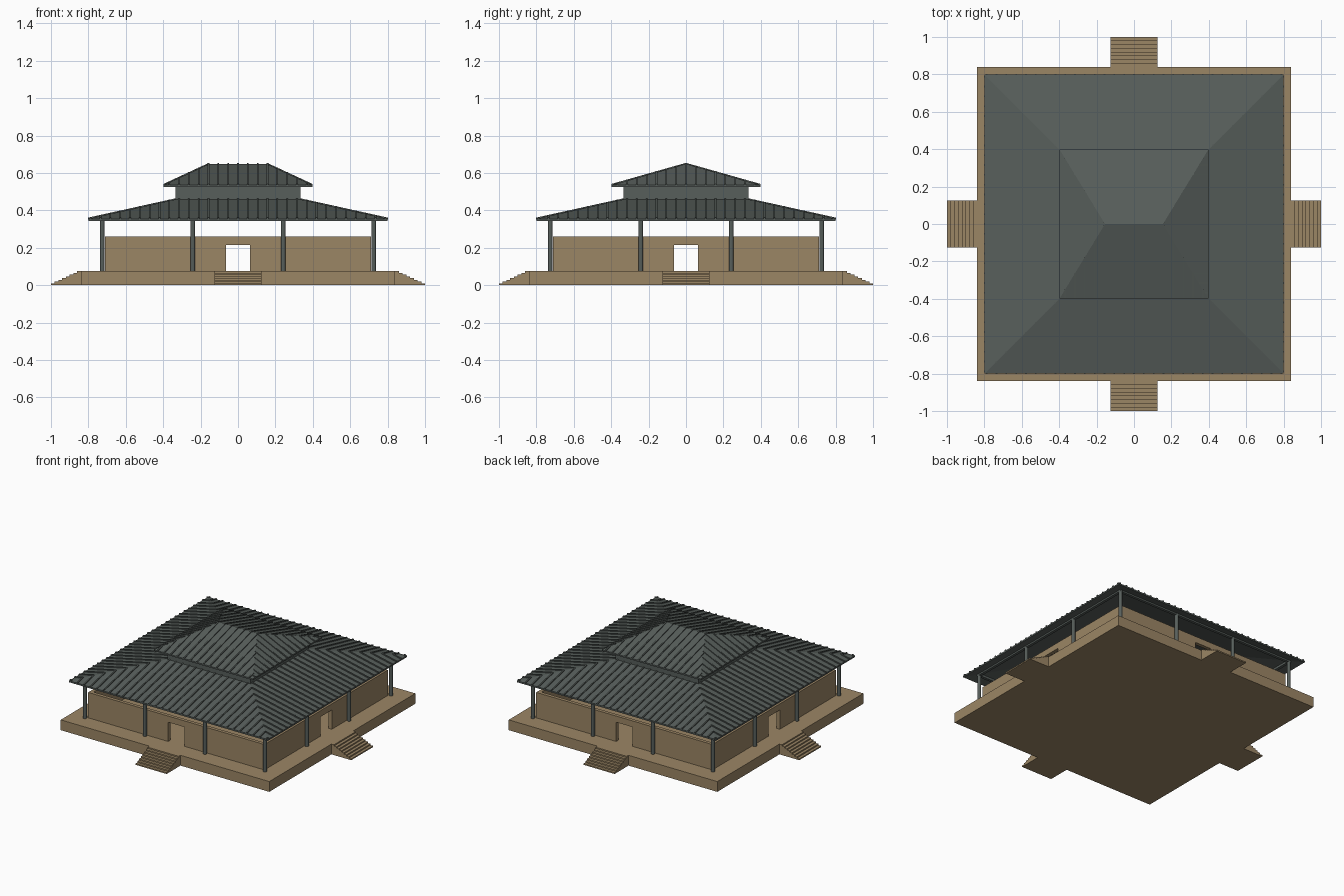
import bpy, bmesh, math
from mathutils import Vector, Matrix

if "Cube" in bpy.data.objects:
    bpy.data.objects.remove(bpy.data.objects["Cube"])


def material(name, rgb):
    m = bpy.data.materials.new(name)
    m.diffuse_color = (*rgb, 1)
    m.use_nodes = True
    m.node_tree.nodes["Principled BSDF"].inputs["Base Color"].default_value = m.diffuse_color
    return m


TAN = material("tan stone", (0.33, 0.237, 0.13))
SLATE = material("slate grey", (0.095, 0.112, 0.104))


def finish(name, bm, mat):
    bmesh.ops.recalc_face_normals(bm, faces=bm.faces)
    me = bpy.data.meshes.new(name)
    bm.to_mesh(me)
    bm.free()
    me.materials.append(mat)
    ob = bpy.data.objects.new(name, me)
    bpy.context.collection.objects.link(ob)
    return ob


def box(bm, x0, x1, y0, y1, z0, z1, turn=0):
    m = (Matrix.Rotation(turn * math.pi / 2, 4, 'Z')
         @ Matrix.Translation(((x0 + x1) / 2, (y0 + y1) / 2, (z0 + z1) / 2))
         @ Matrix.Diagonal((x1 - x0, y1 - y0, z1 - z0, 1)))
    bmesh.ops.create_cube(bm, size=1, matrix=m)


# Platform
FLOOR = 0.075
bm = bmesh.new()
box(bm, -0.84, 0.84, -0.84, 0.84, 0, FLOOR)
finish("platform", bm, TAN)

# Four stairs, each extruded from a stepped profile
N = 8
bm = bmesh.new()
for turn in range(4):
    rot = Matrix.Rotation(turn * math.pi / 2, 3, 'Z')
    prof = [(-0.84, 0)]
    prof.append((-1.0, 0))
    for i in range(N):
        prof.append((-1 + 0.16 * i / N, FLOOR * (i + 1) / N))
        prof.append((-1 + 0.16 * (i + 1) / N, FLOOR * (i + 1) / N))
    f = bm.faces.new([bm.verts.new(rot @ Vector((-0.125, y, z))) for y, z in prof])
    ext = bmesh.ops.extrude_face_region(bm, geom=[f], use_keep_orig=True)
    bmesh.ops.translate(bm, vec=rot @ Vector((0.25, 0, 0)),
                        verts=[v for v in ext['geom'] if isinstance(v, bmesh.types.BMVert)])
finish("stairs", bm, TAN)

# Four open-topped walls with a doorway in each
bm = bmesh.new()
for turn in range(4):
    box(bm, -0.71, -0.065, -0.71, -0.685, FLOOR, 0.26, turn)
    box(bm, 0.065, 0.71, -0.71, -0.685, FLOOR, 0.26, turn)
    box(bm, -0.065, 0.065, -0.71, -0.685, 0.215, 0.26, turn)
finish("walls", bm, TAN)

# Columns around the walls
bm = bmesh.new()
for turn in range(4):
    for x in (-0.725, -0.242, 0.242):
        m = (Matrix.Rotation(turn * math.pi / 2, 4, 'Z')
             @ Matrix.Translation((x, -0.725, (FLOOR + 0.365) / 2)))
        bmesh.ops.create_cone(bm, cap_ends=True, segments=12, radius1=0.0125,
                              radius2=0.0125, depth=0.365 - FLOOR, matrix=m)
finish("columns", bm, SLATE)

# Beams over the columns
bm = bmesh.new()
for turn in range(4):
    box(bm, -0.735, 0.735, -0.735, -0.715, 0.347, 0.367, turn)
finish("beams", bm, SLATE)


def rect(bm, hx, hy, z):
    return [bm.verts.new((sx * hx, sy * hy, z))
            for sx, sy in ((-1, -1), (1, -1), (1, 1), (-1, 1))]


def hip_roof(name, e, ze, tx, ty, zt, thick, close_top):
    """Sloped shell from a square eave to a smaller rectangle or a ridge."""
    bm = bmesh.new()
    rings = [rect(bm, e, e, ze - thick), rect(bm, e, e, ze), rect(bm, tx, ty, zt)]
    if not close_top:
        rings.append(rect(bm, tx, ty, zt - thick))
    n = len(rings)
    for k in range(n - 1 if close_top else n):
        a, b = rings[k], rings[(k + 1) % n]
        for i in range(4):
            j = (i + 1) % 4
            bm.faces.new((a[i], a[j], b[j], b[i]))
    if close_top:
        bm.faces.new(rings[0])
    bmesh.ops.remove_doubles(bm, verts=bm.verts, dist=1e-5)
    finish(name, bm, SLATE)


def ribs(name, e, ze, tx, ty, zt, step, w=0.009, h=0.006):
    """Standing seams running up each slope and stopping at the hips."""
    bm = bmesh.new()
    for turn in range(4):
        half, top = (tx, ty) if turn % 2 == 0 else (ty, tx)
        rot = Matrix.Rotation(turn * math.pi / 2, 3, 'Z')
        count = int((e - w) / step)
        for i in range(-count, count + 1):
            u = i * step
            d = top + (e - top) * max(0, abs(u) - half) / (e - half)
            if e - d < 0.01:
                continue
            zd = ze + (zt - ze) * (e - d) / (e - top)
            ends = []
            for dist, z in ((e + 0.002, ze), (d, zd)):
                ends.append([bm.verts.new(rot @ Vector((u + s * w / 2, -dist, z + o)))
                             for s, o in ((-1, -0.004), (1, -0.004), (1, h), (-1, h))])
            a, b = ends
            bm.faces.new(a)
            bm.faces.new(b)
            for k in range(4):
                q = (k + 1) % 4
                bm.faces.new((a[k], a[q], b[q], b[k]))
    finish(name, bm, SLATE)


# Lower roof, neck and upper roof
STEP = 0.0525
hip_roof("lower_roof", 0.80, 0.355, 0.335, 0.335, 0.458, 0.011, False)
ribs("lower_roof_ribs", 0.80, 0.355, 0.335, 0.335, 0.458, STEP)
bm = bmesh.new()
box(bm, -0.335, 0.335, -0.335, 0.335, 0.447, 0.53)
finish("roof_neck", bm, SLATE)
hip_roof("upper_roof", 0.397, 0.535, 0.155, 0, 0.648, 0.01, True)
ribs("upper_roof_ribs", 0.397, 0.535, 0.155, 0, 0.648, STEP)
